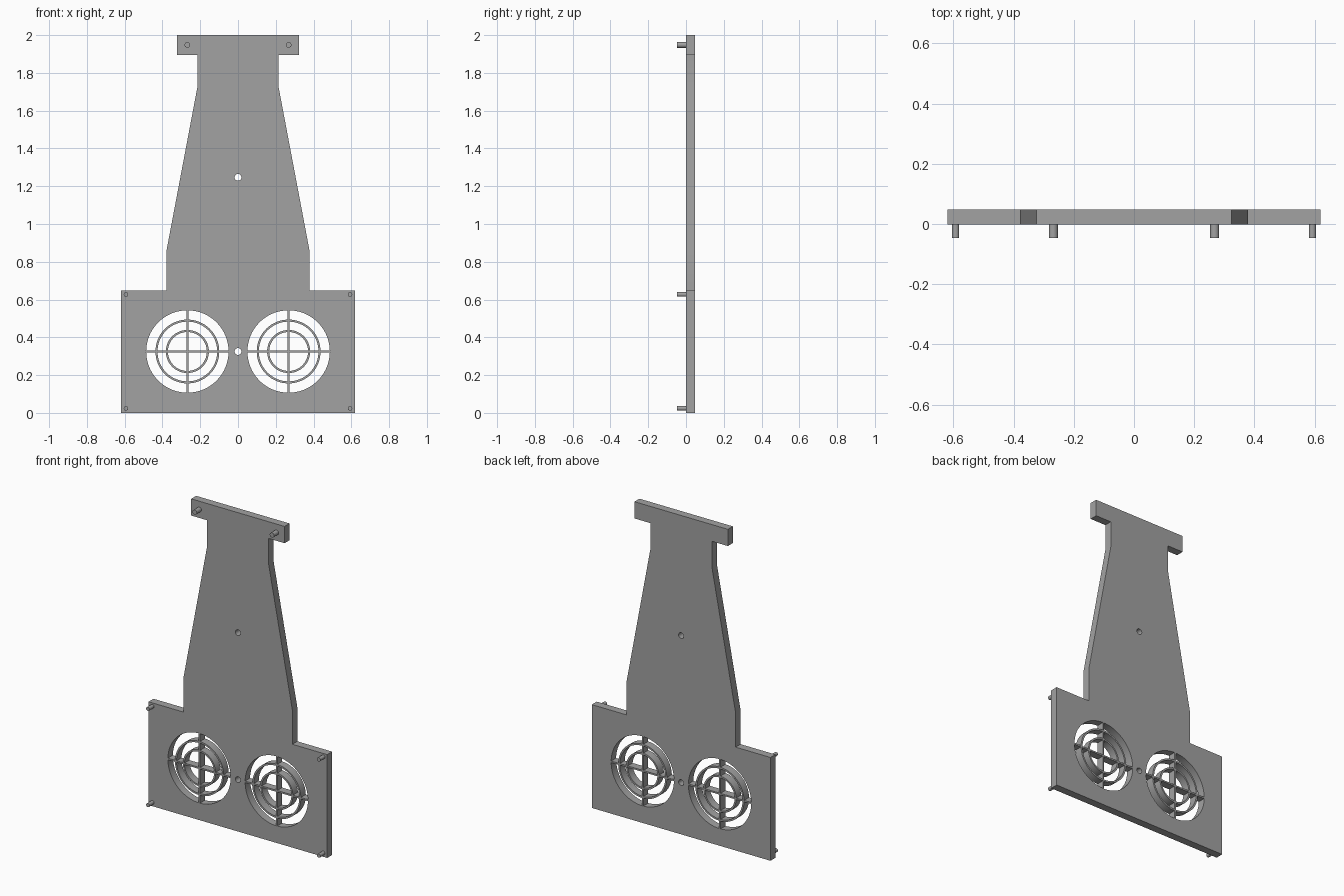
import bpy, bmesh, math

cube = bpy.data.objects.get("Cube")
if cube:
    bpy.data.objects.remove(cube, do_unlink=True)

FRONT, BACK, PIN_TIP = -0.001, 0.048, -0.047
HOLE_R, HOLE_X, HOLE_Z = 0.218, 0.268, 0.325

grey = bpy.data.materials.new("plain grey")
grey.use_nodes = True
colour = (0.36, 0.36, 0.36, 1)
grey.diffuse_color = colour
grey.node_tree.nodes["Principled BSDF"].inputs["Base Color"].default_value = colour


def circle(cx, cz, r, n=64):
    return [(cx + r * math.cos(2 * math.pi * i / n),
             cz + r * math.sin(2 * math.pi * i / n)) for i in range(n)]


def rect(x, z, w, h):
    return [(x - w, z - h), (x + w, z - h), (x + w, z + h), (x - w, z + h)]


def slab(name, loops, y0, y1):
    """Extrude closed x-z loops from y0 to y1; inner loops become holes."""
    curve = bpy.data.curves.new(name, 'CURVE')
    curve.dimensions = '2D'
    curve.fill_mode = 'BOTH'
    curve.extrude = (y1 - y0) / 2
    for loop in loops:
        spline = curve.splines.new('POLY')
        spline.points.add(len(loop) - 1)
        for point, (x, z) in zip(spline.points, loop):
            point.co = (x, z, 0, 1)
        spline.use_cyclic_u = True
    obj = bpy.data.objects.new(name, curve)
    bpy.context.collection.objects.link(obj)
    obj.rotation_euler.x = math.pi / 2
    obj.location.y = (y0 + y1) / 2
    bpy.ops.object.select_all(action='DESELECT')
    obj.select_set(True)
    bpy.context.view_layer.objects.active = obj
    bpy.ops.object.convert(target='MESH')
    obj = bpy.context.object
    # weld caps to walls
    bm = bmesh.new()
    bm.from_mesh(obj.data)
    bmesh.ops.remove_doubles(bm, verts=bm.verts, dist=0.0001)
    bmesh.ops.recalc_face_normals(bm, faces=bm.faces)
    bm.to_mesh(obj.data)
    bm.free()
    obj.data.materials.clear()
    obj.data.materials.append(grey)
    bpy.ops.object.shade_smooth_by_angle(angle=math.radians(30))
    return obj


# Stepped, tapering plate with fan openings and screw holes
half = [(0.62, 0), (0.62, 0.648), (0.378, 0.648), (0.378, 0.862),
        (0.214, 1.73), (0.214, 1.895), (0.324, 1.895), (0.324, 2)]
outline = half + [(-x, z) for x, z in reversed(half)]
holes = [circle(s * HOLE_X, HOLE_Z, HOLE_R, 96) for s in (-1, 1)]
holes += [circle(0, z, 0.018, 32) for z in (HOLE_Z, 1.247)]
slab("plate", [outline] + holes, FRONT, BACK)

for side, s in (("left", 1), ("right", -1)):
    x = s * HOLE_X
    # Fan grille: two rings and a cross
    for label, r in (("outer", 0.169), ("inner", 0.114)):
        slab(f"{side}_{label}_grille_ring",
             [circle(x, HOLE_Z, r), circle(x, HOLE_Z, r - 0.011)], FRONT, BACK)
    reach, thin, inset = HOLE_R + 0.002, 0.005, 0.0004
    slab(f"{side}_grille_crossbar", [rect(x, HOLE_Z, reach, thin)],
         FRONT + inset, BACK - inset)
    slab(f"{side}_grille_upright", [rect(x, HOLE_Z, thin, reach)],
         FRONT + inset, BACK - inset)
    # Locating pins on the front
    for label, px, pz, r in (("head", 0.268, 1.948, 0.015),
                             ("upper", 0.593, 0.627, 0.012),
                             ("lower", 0.593, 0.024, 0.012)):
        slab(f"{side}_{label}_pin", [circle(s * px, pz, r, 32)],
             PIN_TIP, FRONT + 0.004)
